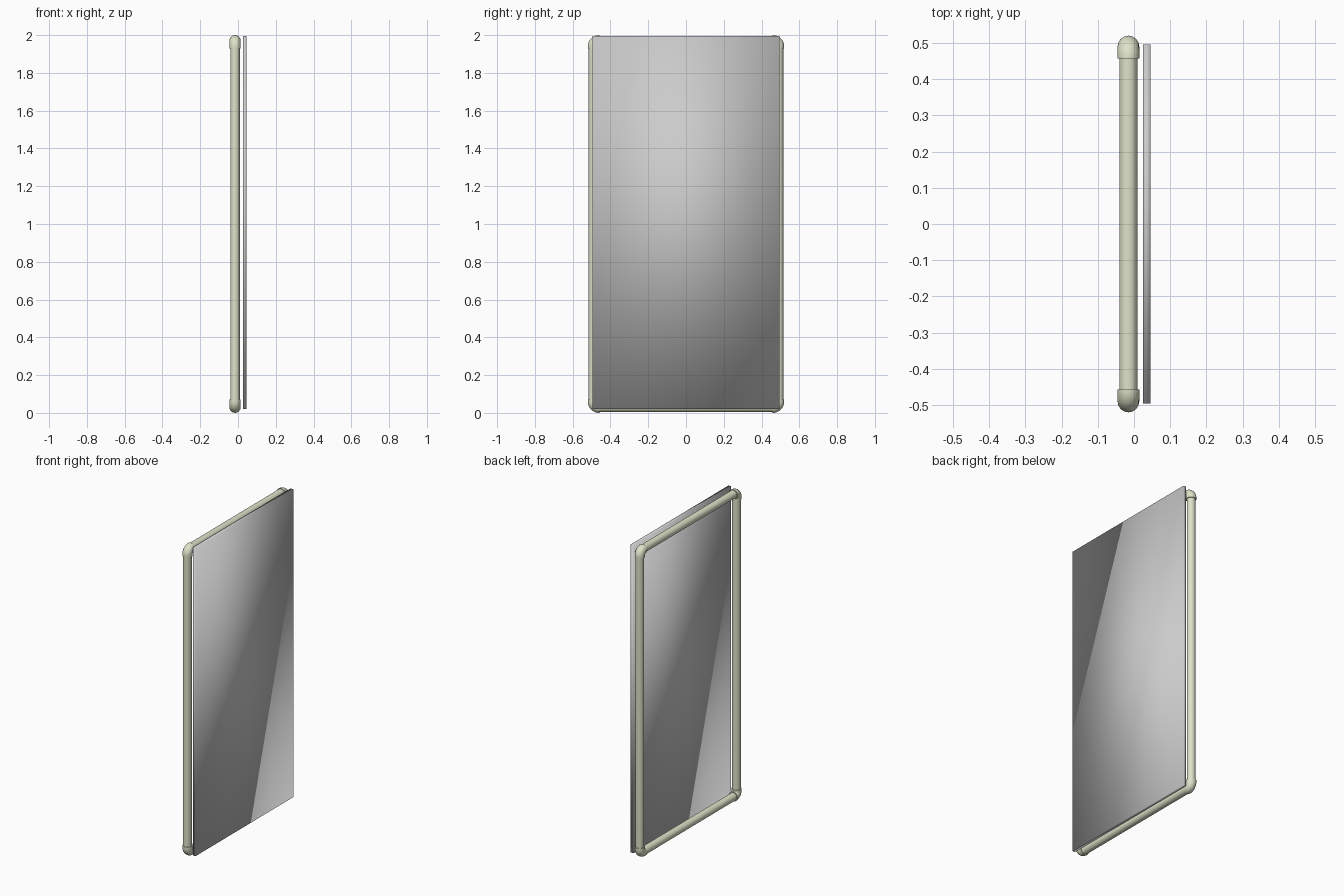
import bpy, math
from mathutils import Vector

if "Cube" in bpy.data.objects:
    bpy.data.objects.remove(bpy.data.objects["Cube"])

X = -0.0155            # frame plane
Y = 0.49               # upright pipe centreline
Z0, Z1 = 0.03, 1.97    # lower and upper pipe centrelines
PIPE_R, FIT_R, BEND = 0.025, 0.03, 0.031

cream = bpy.data.materials.new("cream_plastic")
cream.diffuse_color = (0.73, 0.76, 0.58, 1)
cream.use_nodes = True
cream.node_tree.nodes["Principled BSDF"].inputs["Base Color"].default_value = cream.diffuse_color


def finish(obj, name, angle=40):
    obj.name = name
    obj.data.name = name
    obj.data.materials.clear()
    obj.data.materials.append(cream)
    bpy.ops.object.select_all(action='DESELECT')
    obj.select_set(True)
    bpy.context.view_layer.objects.active = obj
    bpy.ops.object.shade_smooth_by_angle(angle=math.radians(angle))


def pipe(name, a, b):
    a, b = Vector(a), Vector(b)
    d = b - a
    bpy.ops.mesh.primitive_cylinder_add(
        vertices=32, radius=PIPE_R, depth=d.length, location=(a + b) / 2,
        rotation=d.to_track_quat('Z', 'Y').to_euler())
    finish(bpy.context.object, name)


def elbow(name, sy, sz):
    # round tube swept along a short quarter bend
    zc = Z1 if sz > 0 else Z0
    pts = [(0.46, 0.0)]
    for i in range(13):
        t = math.radians(90 * i / 12)
        pts.append((Y - BEND + BEND * math.sin(t), -BEND + BEND * math.cos(t)))
    pts[0] = (0.457, 0.0)
    pts.append((Y, -0.042))
    cu = bpy.data.curves.new(name, 'CURVE')
    cu.dimensions = '3D'
    cu.bevel_depth = FIT_R
    cu.bevel_resolution = 6
    cu.use_fill_caps = True
    sp = cu.splines.new('POLY')
    sp.points.add(len(pts) - 1)
    for p, (y, z) in zip(sp.points, pts):
        p.co = (X, sy * y, zc + sz * z, 1)
    obj = bpy.data.objects.new(name, cu)
    bpy.context.collection.objects.link(obj)
    bpy.ops.object.select_all(action='DESELECT')
    obj.select_set(True)
    bpy.context.view_layer.objects.active = obj
    bpy.ops.object.convert(target='MESH')
    finish(bpy.context.object, name)


# Uprights and rails
for side, sy in (("left", -1), ("right", 1)):
    pipe(f"upright_pipe_{side}", (X, sy * Y, Z0 + 0.035), (X, sy * Y, Z1 - 0.035))
for level, z in (("bottom", Z0), ("top", Z1)):
    pipe(f"rail_pipe_{level}", (X, -0.465, z), (X, 0.465, z))

# Corner fittings
for side, sy in (("left", -1), ("right", 1)):
    for level, sz in (("bottom", -1), ("top", 1)):
        elbow(f"elbow_{level}_{side}", sy, sz)

# Flat panel standing just in front of the frame
bpy.ops.mesh.primitive_cube_add(size=1, location=(0.0355, 0, 1.0075))
panel = bpy.context.object
panel.name = "panel"
panel.scale = (0.02, 0.99, 1.975)
bpy.ops.object.transform_apply(location=False, rotation=False, scale=True)
bpy.ops.object.shade_smooth()
